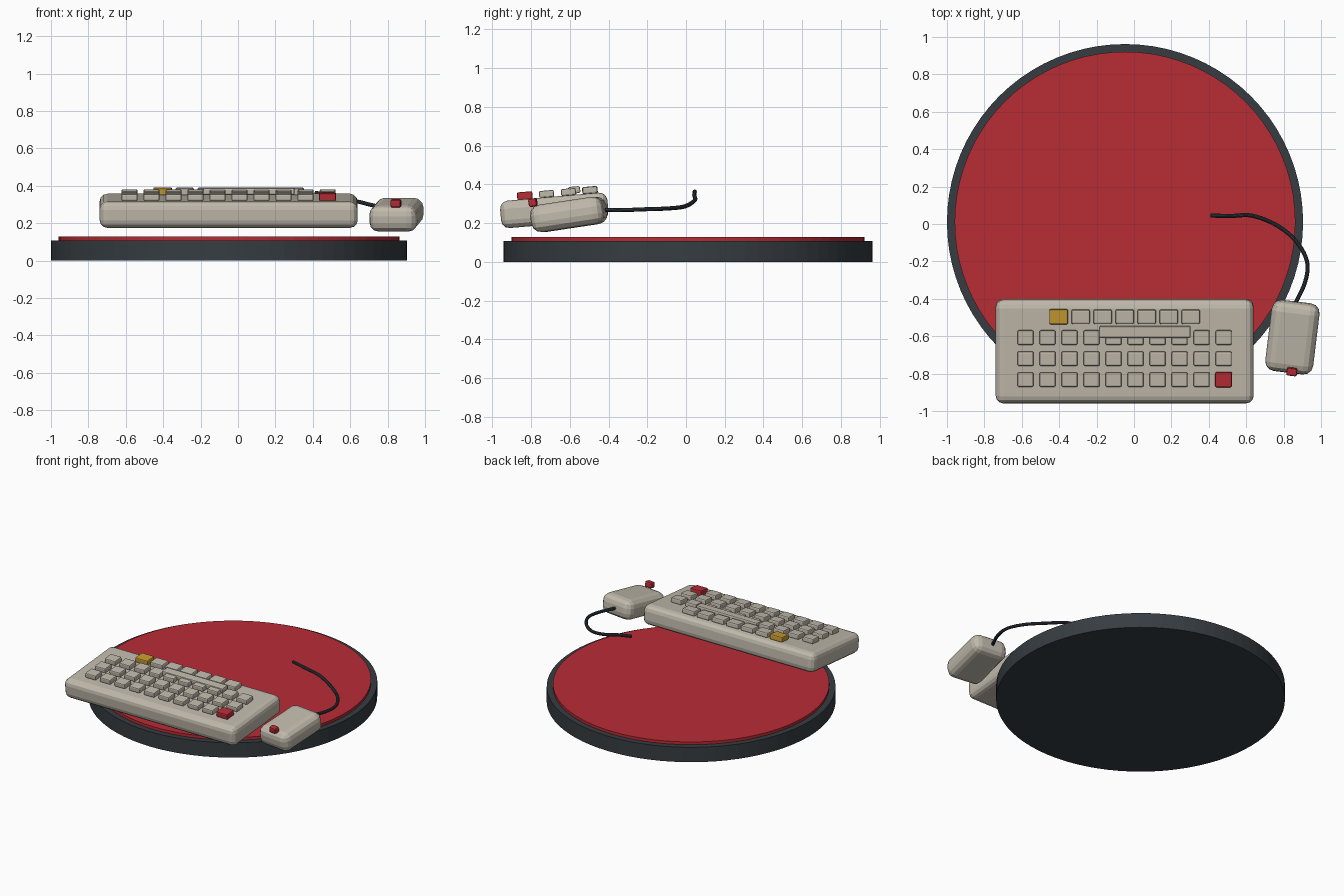
import bpy, bmesh, math
from mathutils import Vector, Matrix, Euler

if "Cube" in bpy.data.objects:
    bpy.data.objects.remove(bpy.data.objects["Cube"])


def material(name, rgb):
    m = bpy.data.materials.new(name)
    m.diffuse_color = (*rgb, 1)
    m.use_nodes = True
    m.node_tree.nodes["Principled BSDF"].inputs["Base Color"].default_value = m.diffuse_color
    return m


SLATE = material("dark slate", (0.037, 0.046, 0.054))
RED = material("red", (0.48, 0.025, 0.036))
CREAM = material("warm cream", (0.53, 0.49, 0.41))
GOLD = material("gold", (0.56, 0.32, 0.03))


def finish(name, bm, mat):
    mesh = bpy.data.meshes.new(name)
    bm.to_mesh(mesh)
    bm.free()
    obj = bpy.data.objects.new(name, mesh)
    mesh.materials.append(mat)
    bpy.context.collection.objects.link(obj)
    return obj


def rounded_box(name, size, loc, rot, bevel, segments, mat):
    bm = bmesh.new()
    bmesh.ops.create_cube(bm, size=1, matrix=Matrix.Diagonal((*size, 1)))
    bmesh.ops.bevel(bm, geom=bm.edges[:], offset=bevel, segments=segments,
                    profile=0.5, affect='EDGES')
    obj = finish(name, bm, mat)
    obj.location, obj.rotation_euler = loc, rot
    return obj


def disc(name, radius, z0, z1, mat):
    bm = bmesh.new()
    bmesh.ops.create_cone(bm, cap_ends=True, segments=80, radius1=radius,
                          radius2=radius, depth=z1 - z0)
    obj = finish(name, bm, mat)
    obj.location = (-0.048, 0.01, (z0 + z1) / 2)
    return obj


# Round stand with a red mat on top
disc("base", 0.952, 0, 0.108, SLATE)
disc("mat", 0.911, 0.10, 0.128, RED)

# Keyboard case, raised toward the back
TILT = math.radians(5)
rounded_box("keyboard_case", (1.38, 0.556, 0.142), (-0.05, -0.68, 0.266),
            (TILT, 0, 0), 0.042, 3, CREAM)


def key(name, x, y, w, d, h, mat, lift=0.0):
    z = 0.354 + (y + 0.68) * math.tan(TILT) + lift
    rounded_box(name, (w, d, h), (x, y, z), (TILT, 0, 0), 0.008, 2, mat)


# Three full rows of keys, with one red key at the front right
for r, y in enumerate((-0.832, -0.72, -0.607)):
    for c in range(10):
        x = -0.58 + 0.1177 * c
        if r == 0 and c == 9:
            key("red_key", x, y, 0.09, 0.08, 0.042, RED)
        else:
            key(f"key_{r}_{c}", x, y, 0.086, 0.077, 0.036, CREAM)

# Short back row, starting with a gold key
for c in range(7):
    x = -0.403 + 0.1177 * c
    if c == 0:
        key("gold_key", x, -0.496, 0.1, 0.08, 0.038, GOLD)
    else:
        key(f"back_key_{c}", x, -0.496, 0.098, 0.077, 0.036, CREAM)

# Long bar key
key("bar_key", 0.058, -0.577, 0.49, 0.062, 0.036, CREAM, 0.008)

# Mouse body and its red button
TURN = math.radians(-7)
rounded_box("mouse_body", (0.258, 0.382, 0.142), (0.847, -0.605, 0.245),
            (math.radians(8.5), 0, TURN), 0.052, 3, CREAM)
rounded_box("mouse_button", (0.056, 0.042, 0.042), (0.844, -0.79, 0.306),
            (math.radians(8.5), 0, TURN), 0.009, 2, RED)

# Curved cable leaving the back of the mouse
path = [(0.86, -0.43, 0.268), (0.915, -0.31, 0.268), (0.925, -0.2, 0.272),
        (0.865, -0.09, 0.276), (0.76, -0.005, 0.287), (0.63, 0.045, 0.318),
        (0.52, 0.043, 0.343), (0.41, 0.045, 0.363)]
pts = [Vector(p) for p in path]
ext = [2 * pts[0] - pts[1]] + pts + [2 * pts[-1] - pts[-2]]
line = []
for i in range(1, len(ext) - 2):
    a, b, c, d = ext[i - 1:i + 3]
    for k in range(5):
        t = k / 5
        line.append(0.5 * (2 * b + (c - a) * t + (2 * a - 5 * b + 4 * c - d) * t * t
                           + (3 * b - a - 3 * c + d) * t ** 3))
line.append(pts[-1])
bm = bmesh.new()
rings = []
for i, p in enumerate(line):
    tangent = (line[min(i + 1, len(line) - 1)] - line[max(i - 1, 0)]).normalized()
    side = tangent.cross(Vector((0, 0, 1))).normalized()
    up = side.cross(tangent)
    rings.append([bm.verts.new(p + 0.011 * (math.cos(a) * side + math.sin(a) * up))
                  for a in (math.tau * k / 10 for k in range(10))])
for r0, r1 in zip(rings, rings[1:]):
    for k in range(10):
        bm.faces.new((r0[k], r0[(k + 1) % 10], r1[(k + 1) % 10], r1[k]))
bm.faces.new(rings[0])
bm.faces.new(rings[-1])
bmesh.ops.recalc_face_normals(bm, faces=bm.faces[:])
finish("cable", bm, SLATE)
